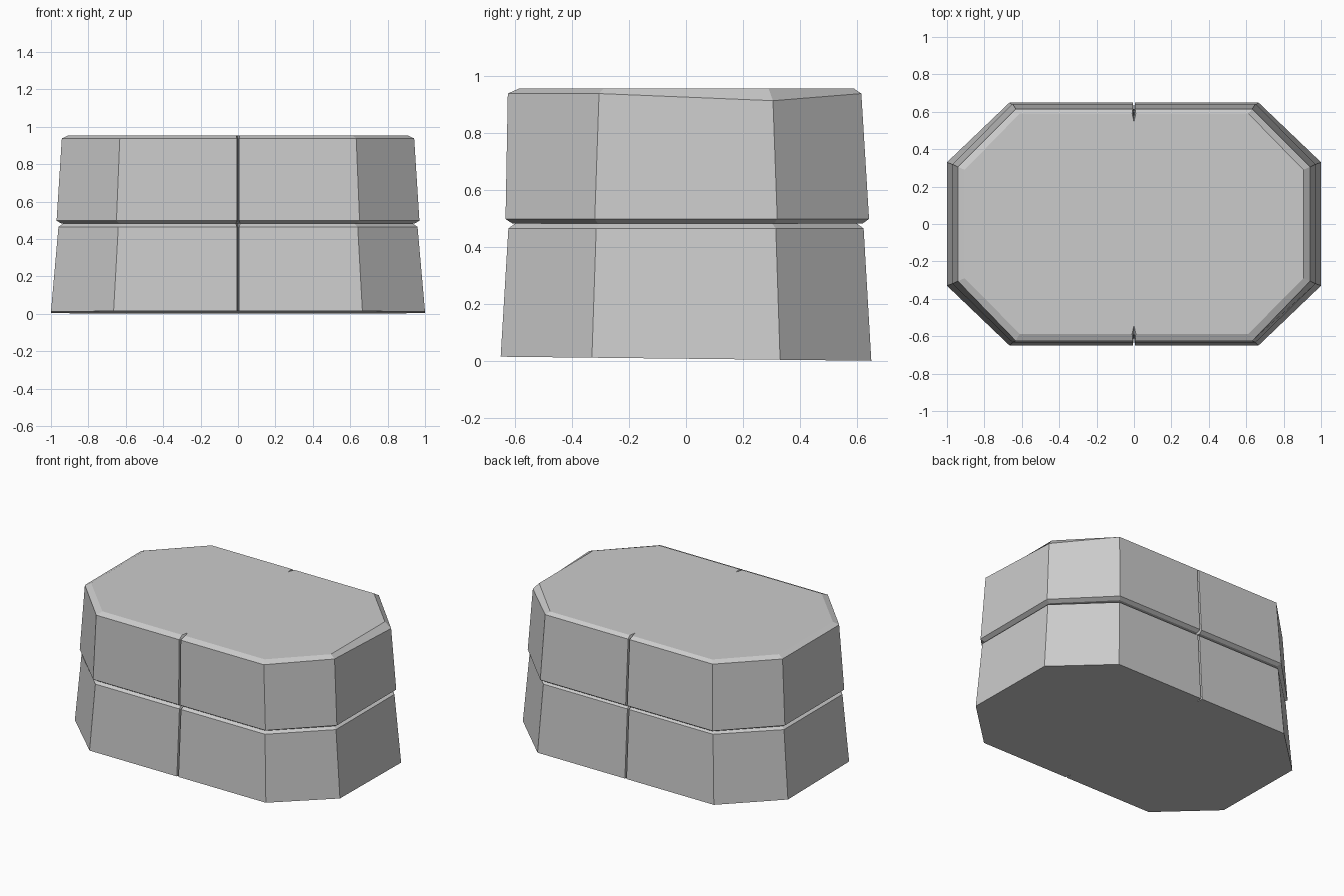
import bpy
import bmesh

default = bpy.data.objects.get("Cube")
if default:
    bpy.data.objects.remove(default, do_unlink=True)

# Single stone colour
stone = bpy.data.materials.new("grey stone")
stone.use_nodes = True
stone.diffuse_color = (0.6, 0.6, 0.6, 1)
stone.node_tree.nodes["Principled BSDF"].inputs["Base Color"].default_value = (0.6, 0.6, 0.6, 1)
stone.node_tree.nodes["Principled BSDF"].inputs["Roughness"].default_value = 0.9


def outline(side_x, side_y, corner_x, front_y, back_y, gap):
    """Octagon with a narrow seam notch in the middle of its front and back."""
    def half_path(y, s):
        return [(-side_x * s, side_y * s), (-corner_x * s, y), (-gap * s, y),
                (0, y - 0.045 * s), (gap * s, y), (corner_x * s, y), (side_x * s, side_y * s)]
    return half_path(back_y, 1) + half_path(-front_y, -1)


def tier(name, levels, tilt=0.0, slope=None):
    """Loft a tier through its levels; each level is a height and an outline."""
    bm = bmesh.new()
    rings = []
    for i, (z, shape) in enumerate(levels):
        ring = []
        for x, y in outline(*shape):
            lift = tilt * y if i == 0 else 0
            # One worn corner at the right end, where the top edge dips
            if slope and i == slope and x > 0.8 and y > 0:
                lift = -0.025
            ring.append(bm.verts.new((x, y, z + lift)))
        rings.append(ring)
    for low, high in zip(rings, rings[1:]):
        for i in range(len(low)):
            j = (i + 1) % len(low)
            bm.faces.new((low[i], low[j], high[j], high[i]))
    bm.faces.new(rings[0])
    bm.faces.new(rings[-1])
    bmesh.ops.recalc_face_normals(bm, faces=bm.faces)
    mesh = bpy.data.meshes.new(name)
    bm.to_mesh(mesh)
    bm.free()
    mesh.materials.append(stone)
    obj = bpy.data.objects.new(name, mesh)
    bpy.context.collection.objects.link(obj)
    return obj


# Lower tier: tapering block with a chamfered top edge
tier("lower_tier", [
    (0.008, (1.0, 0.33, 0.665, 0.65, 0.65, 0.006)),
    (0.465, (0.96, 0.315, 0.64, 0.623, 0.623, 0.006)),
    (0.485, (0.93, 0.30, 0.62, 0.595, 0.595, 0.012)),
], tilt=-0.011)

# Upper tier: slight overhang below, bevelled rim on top
tier("upper_tier", [
    (0.483, (0.945, 0.31, 0.635, 0.61, 0.62, 0.012)),
    (0.498, (0.97, 0.32, 0.65, 0.633, 0.642, 0.006)),
    (0.938, (0.942, 0.305, 0.632, 0.625, 0.615, 0.006)),
    (0.955, (0.905, 0.29, 0.612, 0.587, 0.59, 0.010)),
], slope=2)
